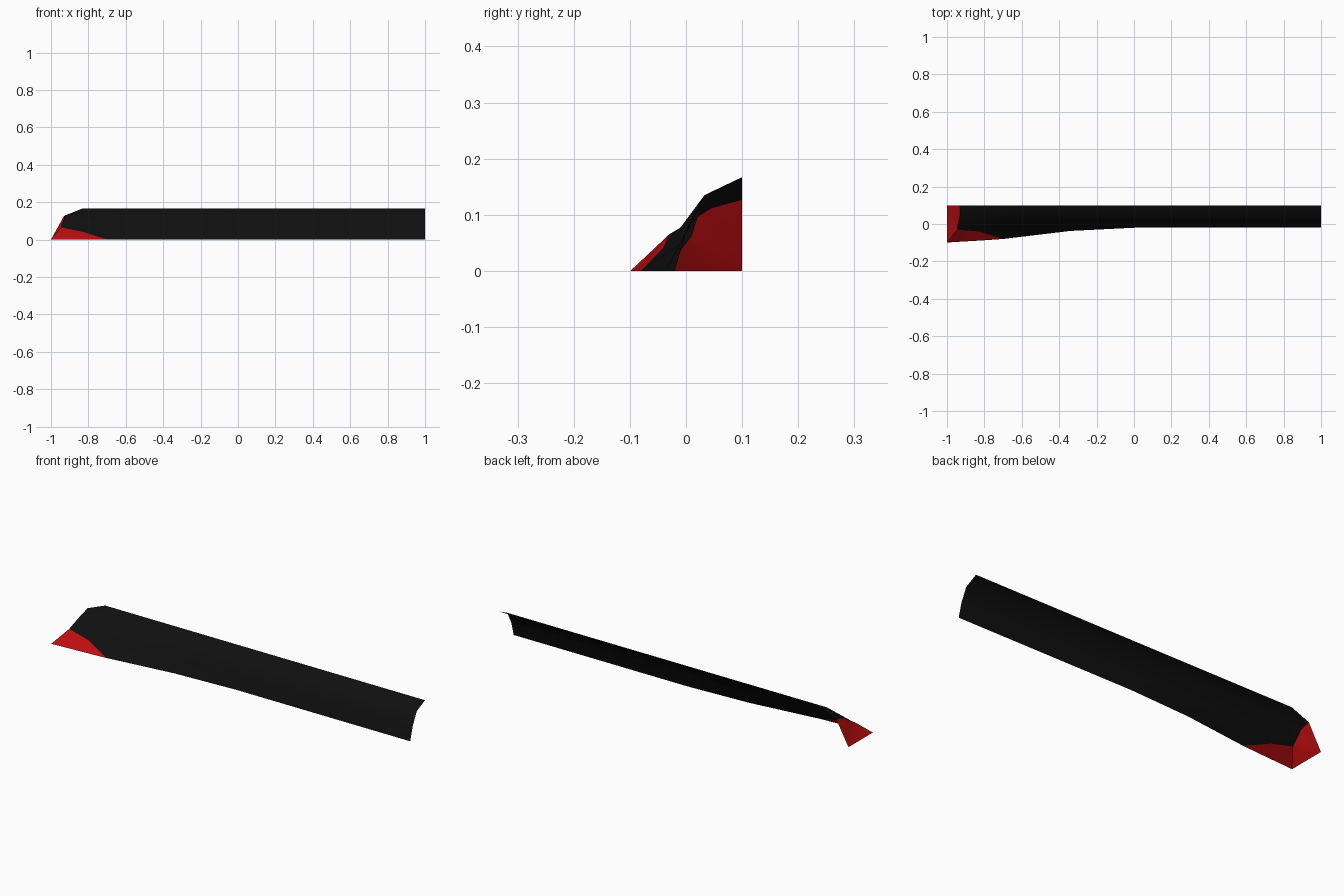
import bpy
import math

cube = bpy.data.objects.get("Cube")
if cube:
    bpy.data.objects.remove(cube, do_unlink=True)


def material(name, colour):
    m = bpy.data.materials.new(name)
    m.use_nodes = True
    m.diffuse_color = colour
    m.node_tree.nodes["Principled BSDF"].inputs["Base Color"].default_value = colour
    return m


def sheet(name, points, faces, mat, angle):
    mesh = bpy.data.meshes.new(name)
    mesh.from_pydata(points, [], faces)
    mesh.materials.append(mat)
    obj = bpy.data.objects.new(name, mesh)
    bpy.context.collection.objects.link(obj)
    bpy.ops.object.select_all(action="DESELECT")
    obj.select_set(True)
    bpy.context.view_layer.objects.active = obj
    bpy.ops.object.shade_smooth_by_angle(angle=math.radians(angle))
    return obj


black = material("black", (0.005, 0.005, 0.005, 1))
red = material("red", (0.5, 0.004, 0.005, 1))

# Cross-sections of the long skirt, each from lower edge to top edge
shoulder, crest = (0.033, 0.135), (0.1, 0.167)


def section(x, lower, waist):
    return [(x, *lower), (x, *waist), (x, *shoulder), (x, *crest)]


end = [(-0.945, -0.03, 0.065), (-0.942, -0.01, 0.077),
       (-0.93, 0.045, 0.112), (-0.93, 0.1, 0.127)]
sections = [
    end,
    section(-0.83, (-0.04, 0.042), (-0.01, 0.075)),
    section(-0.7, (-0.08, 0), (-0.002, 0.068)),
    section(-0.34, (-0.037, 0), (0.01, 0.062)),
    section(0, (-0.02, 0), (0, 0.07)),
    section(1, (-0.02, 0), (0, 0.07)),
]
rows = len(end)
points = [p for s in sections for p in s]
faces = [(i * rows + j, (i + 1) * rows + j, (i + 1) * rows + j + 1, i * rows + j + 1)
         for i in range(len(sections) - 1) for j in range(rows - 1)]
sheet("long_skirt", points, faces, black, 50)

# Flared corner under the skirt's lower edge
corner, middle = (-1, -0.099, 0), (-0.8, -0.087, 0)
flare = [corner, middle, sections[2][0], sections[1][0], end[0]]
sheet("corner_flare", flare, [(0, 1, 4), (1, 3, 4), (1, 2, 3)], red, 10)

# Sloping panel that closes the end
panel = [(-1, 0.1, 0), corner] + end
sheet("end_panel", panel, [(0, i, i + 1) for i in range(1, len(panel) - 1)], red, 40)
